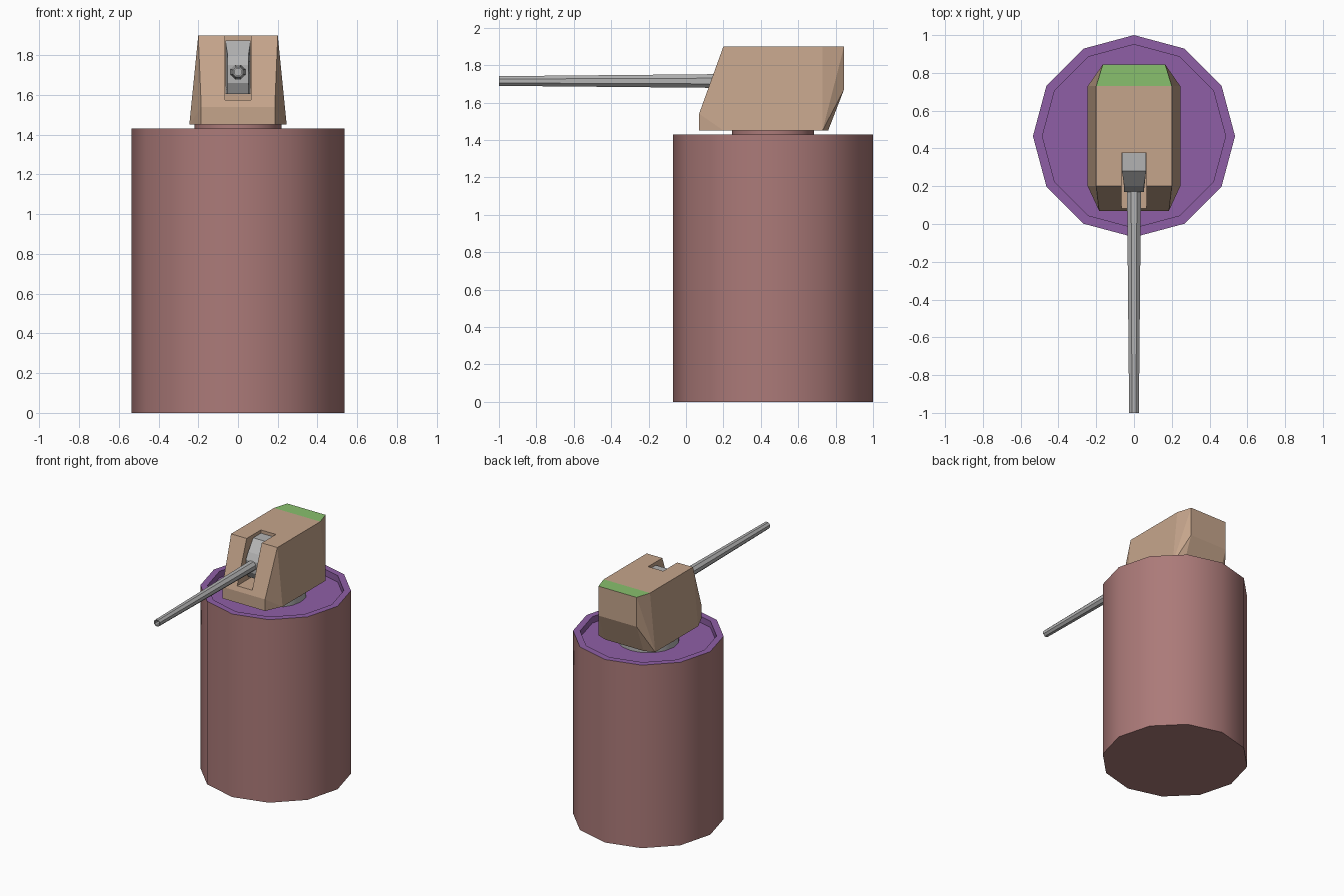
import bpy, bmesh
from math import radians
from mathutils import Matrix, Vector

cube = bpy.data.objects.get("Cube")
if cube:
    bpy.data.objects.remove(cube, do_unlink=True)


def material(name, rgb):
    mat = bpy.data.materials.new(name)
    mat.use_nodes = True
    mat.diffuse_color = (*rgb, 1)
    mat.node_tree.nodes["Principled BSDF"].inputs["Base Color"].default_value = (*rgb, 1)
    return mat


RED = material("dusty red", (.41, .195, .19))
PURPLE = material("purple", (.275, .114, .38))
TAN = material("tan", (.56, .375, .26))
GREEN = material("green", (.25, .53, .155))
GRAY = material("gray", (.45, .45, .45))

AXIS_Y = 0.465


def finish(bm, name, mats, smooth=None):
    bmesh.ops.recalc_face_normals(bm, faces=bm.faces)
    mesh = bpy.data.meshes.new(name)
    bm.to_mesh(mesh)
    bm.free()
    obj = bpy.data.objects.new(name, mesh)
    bpy.context.collection.objects.link(obj)
    for mat in mats:
        mesh.materials.append(mat)
    bpy.ops.object.select_all(action='DESELECT')
    obj.select_set(True)
    bpy.context.view_layer.objects.active = obj
    if smooth:
        bpy.ops.object.shade_smooth_by_angle(angle=radians(smooth))
    return obj


def cylinder(bm, sides, r1, r2, depth, matrix):
    bmesh.ops.create_cone(bm, cap_ends=True, segments=sides, radius1=r1,
                          radius2=r2, depth=depth, matrix=matrix)


def sink(bm, face, inset, offset):
    # Inset a cap and push it inward; returns the new side faces
    rim = bmesh.ops.inset_region(bm, faces=[face], thickness=inset)["faces"]
    walls = bmesh.ops.extrude_discrete_faces(bm, faces=[face])["faces"]
    bmesh.ops.translate(bm, verts=walls[0].verts, vec=offset)
    return rim


# Tower with a sunken purple deck
bm = bmesh.new()
cylinder(bm, 12, .535, .535, 1.43, Matrix.Translation((0, AXIS_Y, .715)))
sink(bm, max(bm.faces, key=lambda f: f.calc_center_median().z), .05, (0, 0, -.05))
for f in bm.faces:
    c = f.calc_center_median()
    f.material_index = 1 if c.z > 1.3 else 0
finish(bm, "tower", [RED, PURPLE], 35)

# Pivot: gray base ring and red collar
for name, z, h, mat in (("pivot_base", 1.4025, .045, GRAY), ("pivot_collar", 1.4375, .025, RED)):
    bm = bmesh.new()
    cylinder(bm, 16, .22, .22, h, Matrix.Translation((0, AXIS_Y, z)))
    finish(bm, name, [mat], 35)

# Turret housing: faceted convex body, mirrored across x
corners = [(.185, .07, 1.45), (.185, .07, 1.54), (.2, .2, 1.9),
           (.245, .2, 1.45), (.245, .73, 1.45), (.2, .73, 1.9),
           (.165, .845, 1.9), (.165, .845, 1.67), (.165, .76, 1.45)]
bm = bmesh.new()
for x, y, z in corners:
    for side in (-1, 1):
        bm.verts.new((side * x, y, z))
bmesh.ops.convex_hull(bm, input=bm.verts)
bmesh.ops.dissolve_limit(bm, angle_limit=radians(2), verts=bm.verts, edges=bm.edges)
bmesh.ops.bisect_plane(bm, geom=bm.verts[:] + bm.edges[:] + bm.faces[:],
                       plane_co=(0, .73, 0), plane_no=(0, 1, 0))
bm.normal_update()
for f in bm.faces:
    c = f.calc_center_median()
    f.material_index = 1 if c.z > 1.89 and c.y > .73 else 0
turret = finish(bm, "turret_housing", [TAN, GREEN])

# Gun slot cut into the front of the housing
bm = bmesh.new()
bmesh.ops.create_cube(bm, size=1, matrix=Matrix.Translation((0, .1375, 1.7875))
                      @ Matrix.Diagonal((.13, .475, .425, 1)))
cutter = finish(bm, "slot_cutter", [TAN])
cutter.hide_render = True
mod = turret.modifiers.new("slot", 'BOOLEAN')
mod.operation = 'DIFFERENCE'
mod.solver = 'EXACT'
mod.object = cutter
bpy.context.view_layer.objects.active = turret
bpy.ops.object.modifier_apply(modifier="slot")
bpy.data.objects.remove(cutter, do_unlink=True)

# Gun mantlet: faceted block, slightly narrower at the front
profile = [(.375, 1.875), (.28, 1.875), (.2, 1.8), (.17, 1.75),
           (.17, 1.66), (.2, 1.605), (.375, 1.605)]
bm = bmesh.new()
loops = []
for side in (-1, 1):
    loops.append([bm.verts.new((side * (.064 if y > .25 else .052), y, z)) for y, z in profile])
    bm.faces.new(loops[-1])
for i in range(len(profile)):
    j = (i + 1) % len(profile)
    bm.faces.new((loops[0][i], loops[0][j], loops[1][j], loops[1][i]))
finish(bm, "gun_mantlet", [GRAY])

# Tapered barrel with a bored muzzle
bm = bmesh.new()
cylinder(bm, 8, .04, .028, 1.2, Matrix.Translation((0, -.4, 1.715))
         @ Matrix.Rotation(radians(90), 4, 'X') @ Matrix.Rotation(radians(22.5), 4, 'Z'))
sink(bm, min(bm.faces, key=lambda f: f.calc_center_median().y), .008, (0, .05, 0))
finish(bm, "gun_barrel", [GRAY])
